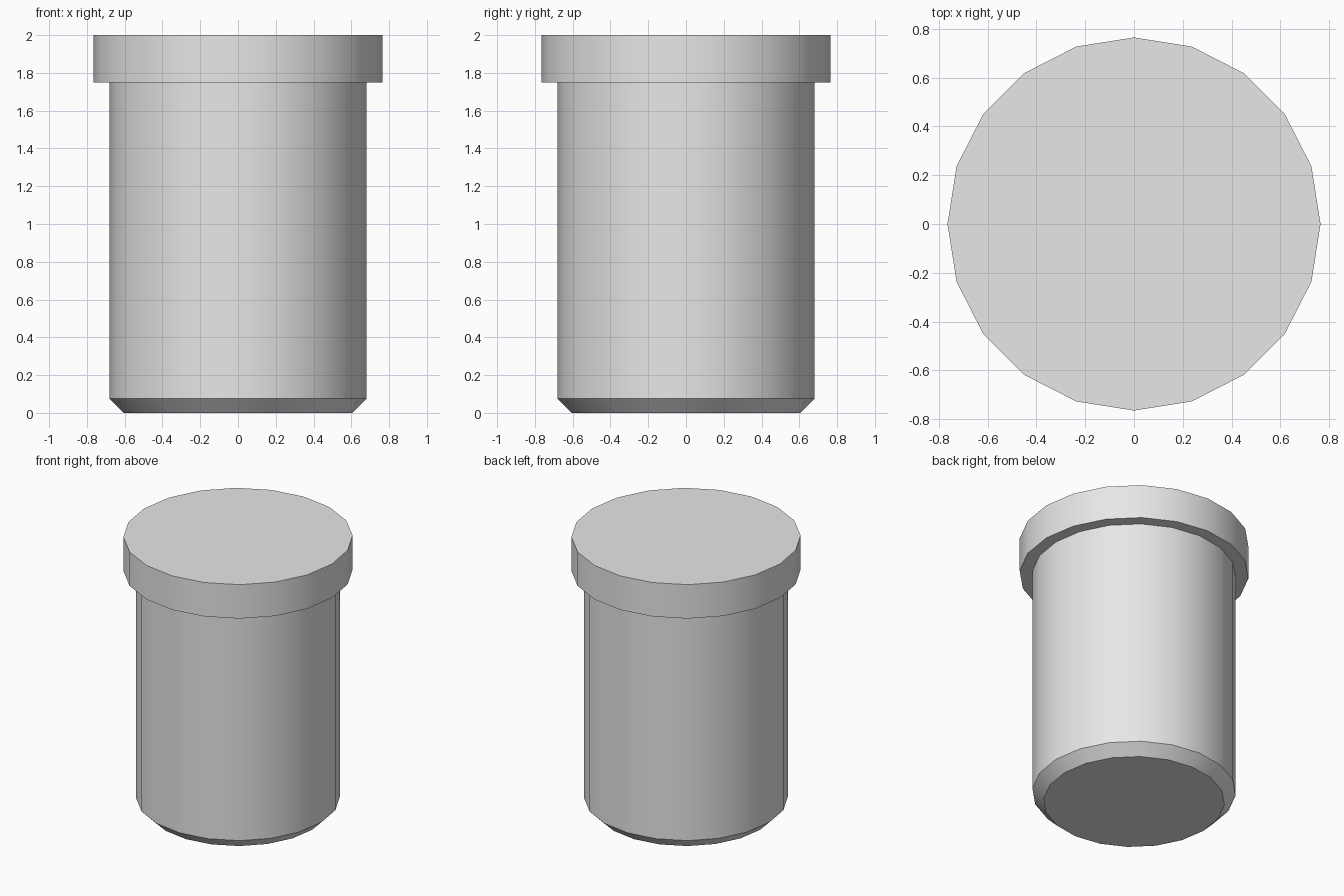
import bpy
import bmesh
import math

SIDES = 20

cube = bpy.data.objects.get("Cube")
if cube:
    bpy.data.objects.remove(cube, do_unlink=True)

grey = bpy.data.materials.new("light_grey")
grey.use_nodes = True
grey.diffuse_color = (0.8, 0.8, 0.8, 1)
grey.node_tree.nodes["Principled BSDF"].inputs["Base Color"].default_value = (0.8, 0.8, 0.8, 1)


def turned_solid(name, profile):
    """Closed faceted solid from (radius, height) rings, bottom to top."""
    bm = bmesh.new()
    rings = []
    for radius, z in profile:
        angles = [2 * math.pi * i / SIDES for i in range(SIDES)]
        rings.append([bm.verts.new((radius * math.cos(a), radius * math.sin(a), z)) for a in angles])
    for low, high in zip(rings, rings[1:]):
        for i in range(SIDES):
            j = (i + 1) % SIDES
            bm.faces.new((low[i], low[j], high[j], high[i]))
    bm.faces.new(rings[0][::-1])
    bm.faces.new(rings[-1])
    mesh = bpy.data.meshes.new(name)
    bm.to_mesh(mesh)
    bm.free()
    mesh.materials.append(grey)
    obj = bpy.data.objects.new(name, mesh)
    bpy.context.collection.objects.link(obj)
    bpy.ops.object.select_all(action="DESELECT")
    obj.select_set(True)
    bpy.context.view_layer.objects.active = obj
    bpy.ops.object.shade_smooth_by_angle(angle=math.radians(30))
    return obj


# One continuous skin: chamfered foot, straight body, step out to the head
turned_solid("flanged_plug", [
    (0.605, 0.0),
    (0.68, 0.075),
    (0.68, 1.75),
    (0.765, 1.75),
    (0.765, 2.0),
])
